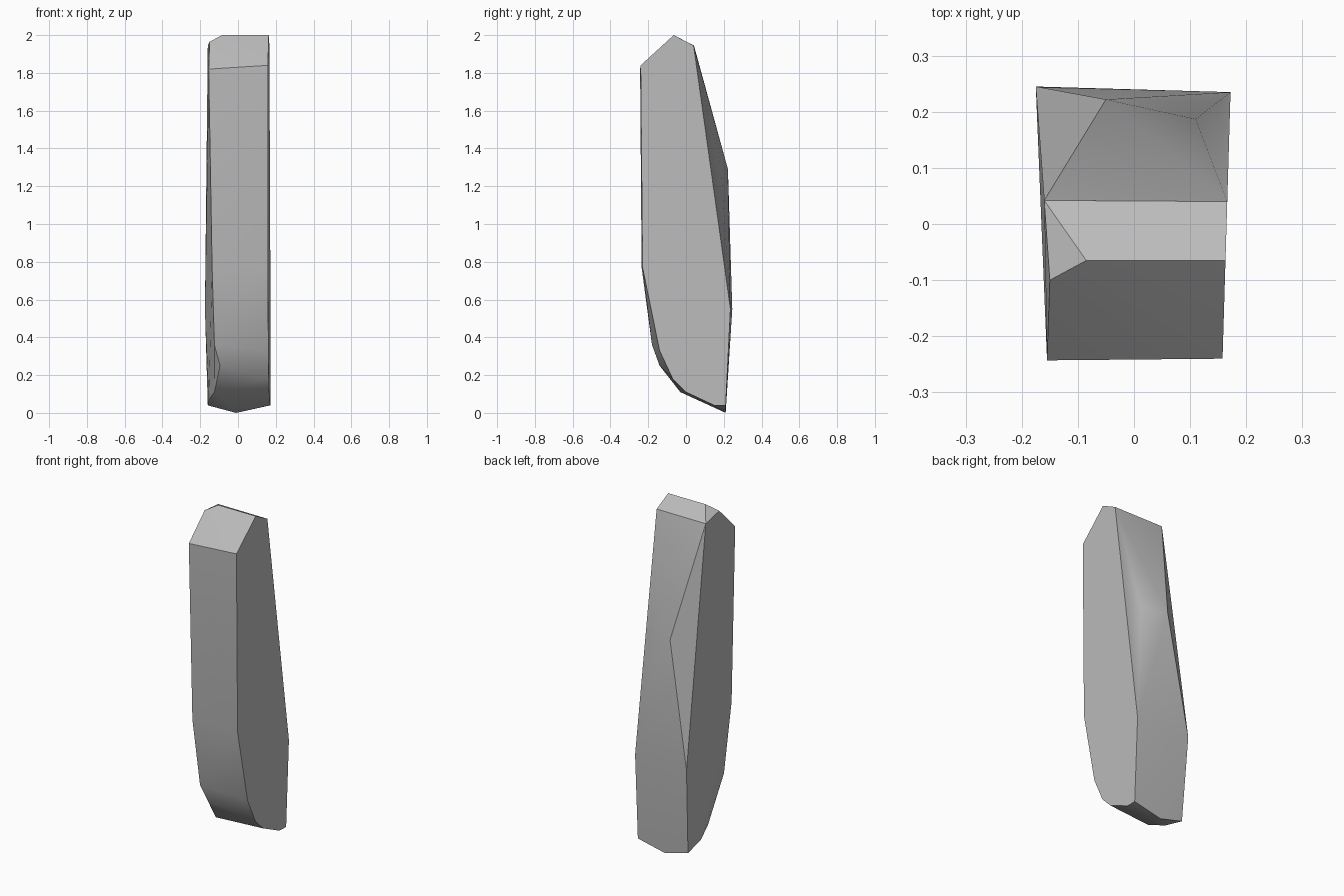
import bpy
import bmesh
import math

# Remove the default cube only
default_cube = bpy.data.objects.get("Cube")
if default_cube:
    bpy.data.objects.remove(default_cube, do_unlink=True)


def flat_material(name, colour):
    material = bpy.data.materials.new(name)
    material.use_nodes = True
    material.diffuse_color = colour
    shader = material.node_tree.nodes["Principled BSDF"]
    shader.inputs["Base Color"].default_value = colour
    shader.inputs["Roughness"].default_value = 0.9
    return material


def hull_object(name, points, material):
    """Wrap a faceted stone skin around its corner points."""
    bm = bmesh.new()
    for point in points:
        bm.verts.new(point)
    result = bmesh.ops.convex_hull(bm, input=bm.verts[:])
    unused = {g for g in result["geom_interior"] + result["geom_unused"]
              if isinstance(g, bmesh.types.BMVert) and g.is_valid}
    bmesh.ops.delete(bm, geom=list(unused), context="VERTS")
    # Merge coplanar triangles into clean facets
    bmesh.ops.dissolve_limit(bm, angle_limit=math.radians(1),
                             verts=bm.verts[:], edges=bm.edges[:])
    bmesh.ops.recalc_face_normals(bm, faces=bm.faces[:])
    mesh = bpy.data.meshes.new(name)
    bm.to_mesh(mesh)
    bm.free()
    mesh.materials.append(material)
    obj = bpy.data.objects.new(name, mesh)
    bpy.context.collection.objects.link(obj)
    return obj


def left_face(y, z):
    """Place a side outline point on the flat, slightly slanted left face."""
    return (0.165 + 0.03 * y, y, z)


# Outline of the flat left face (y, z)
left_outline = [
    (-0.24, 1.84), (-0.065, 2), (0.04, 1.945), (0.235, 0.55), (0.21, 0.04),
    (0.15, 0.04), (0, 0.11), (-0.07, 0.18), (-0.14, 0.33), (-0.23, 0.77),
]

# Uneven corners of the right side
right_corners = [
    (-0.155, -0.243, 1.82), (-0.15, -0.1, 1.965), (-0.085, -0.065, 2),
    (-0.16, 0.042, 1.945), (-0.175, 0.245, 0.55), (-0.16, 0.21, 0.04),
    (-0.155, 0.08, 0.07), (-0.125, -0.03, 0.11), (-0.095, -0.14, 0.25),
    (-0.125, -0.18, 0.36), (-0.137, -0.235, 0.77),
]

# Knuckles on the back and the low tip underneath
ridge_corners = [(-0.05, 0.222, 1.29), (0.11, 0.187, 1.28), (-0.01, 0.21, 0)]

stone_grey = flat_material("stone grey", (0.5, 0.5, 0.5, 1))
corners = [left_face(*p) for p in left_outline] + right_corners + ridge_corners
stone = hull_object("standing_stone", corners, stone_grey)

# Soften the shallow facets, keep the hard edges
bpy.ops.object.select_all(action="DESELECT")
stone.select_set(True)
bpy.context.view_layer.objects.active = stone
bpy.ops.object.shade_smooth_by_angle(angle=math.radians(30))
